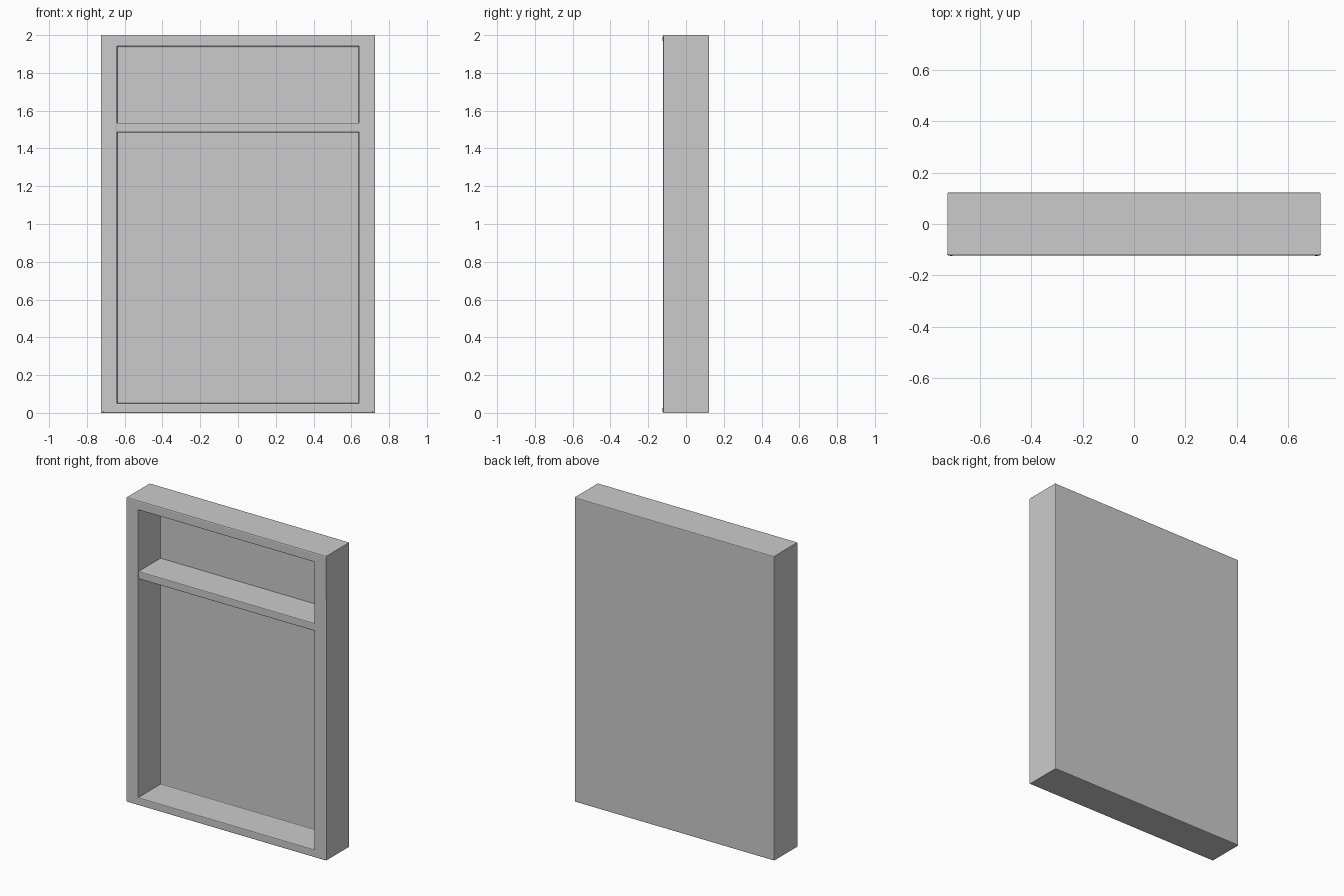
import bpy, bmesh

if "Cube" in bpy.data.objects:
    bpy.data.objects.remove(bpy.data.objects["Cube"])

W, D, H = 0.725, 0.1225, 2.0            # half width, half depth, height
OX, OZ0, OZ1 = 0.64, 0.05, 1.94         # opening
BACK = 0.11                             # inner face of the back panel
BEVEL = 0.005


def box(bm, x0, x1, y0, y1, z0, z1):
    verts = bmesh.ops.create_cube(bm, size=1)["verts"]
    for v in verts:
        v.co = (x1 if v.co.x > 0 else x0,
                y1 if v.co.y > 0 else y0,
                z1 if v.co.z > 0 else z0)


def soften(bm):
    # ease every edge that lies in a front- or back-facing plane
    edges = [e for e in bm.edges
             if abs(e.verts[0].co.y - e.verts[1].co.y) < 1e-5]
    bmesh.ops.bevel(bm, geom=edges, offset=BEVEL, segments=2,
                    profile=0.5, affect='EDGES')


def finish(bm, name):
    bmesh.ops.recalc_face_normals(bm, faces=bm.faces)
    mesh = bpy.data.meshes.new(name)
    bm.to_mesh(mesh)
    bm.free()
    obj = bpy.data.objects.new(name, mesh)
    bpy.context.collection.objects.link(obj)
    return obj


# cabinet frame: box with an inset opening pushed back to form the recess
bm = bmesh.new()
box(bm, -W, W, -D, D, 0, H)
front = min(bm.faces, key=lambda f: f.calc_center_median().y)
bmesh.ops.inset_region(bm, faces=[front], thickness=0.05)
for v in front.verts:
    v.co.x = OX if v.co.x > 0 else -OX
    v.co.z = OZ1 if v.co.z > 1 else OZ0
res = bmesh.ops.extrude_discrete_faces(bm, faces=[front])
for v in res["faces"][0].verts:
    v.co.y = BACK
soften(bm)
finish(bm, "cabinet_frame")

# single shelf, let slightly into the side walls and back
bm = bmesh.new()
box(bm, -OX - 0.01, OX + 0.01, -0.118, BACK + 0.006, 1.485, 1.535)
soften(bm)
finish(bm, "shelf")
